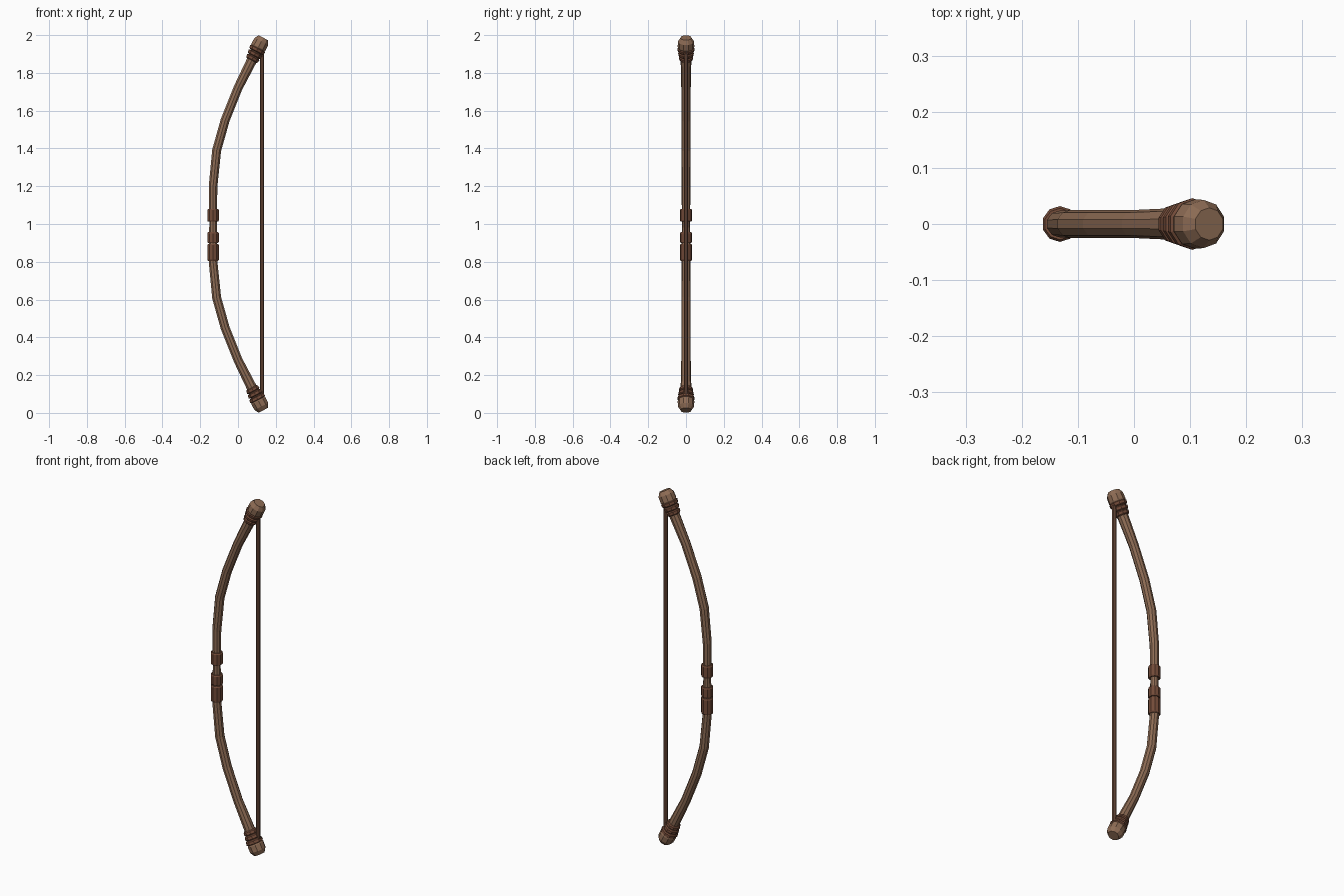
import bpy, bmesh, math
from mathutils import Vector

if "Cube" in bpy.data.objects:
    bpy.data.objects.remove(bpy.data.objects["Cube"])

SIDES = 10


def material(name, rgb):
    m = bpy.data.materials.new(name)
    m.diffuse_color = (*rgb, 1)
    m.use_nodes = True
    m.node_tree.nodes["Principled BSDF"].inputs["Base Color"].default_value = m.diffuse_color
    return m


wood = material("wood", (0.27, 0.15, 0.09))
wrap = material("leather_wrap", (0.17, 0.07, 0.04))
cord = material("cord", (0.16, 0.075, 0.045))


def tube(name, path, radii, mat, sides=SIDES):
    """Sweep a flat-sided round section along an (x, z) path."""
    pts = [Vector((x, 0, z)) for x, z in path]
    bm = bmesh.new()
    rings = []
    for i, (p, r) in enumerate(zip(pts, radii)):
        t = (pts[min(i + 1, len(pts) - 1)] - pts[max(i - 1, 0)]).normalized()
        side = Vector((t.z, 0, -t.x))
        ring = []
        for k in range(sides):
            a = 2 * math.pi * (k + 0.5) / sides
            ring.append(bm.verts.new(p + side * (r * math.cos(a)) + Vector((0, r * math.sin(a), 0))))
        rings.append(ring)
    for a, b in zip(rings, rings[1:]):
        for k in range(sides):
            n = (k + 1) % sides
            bm.faces.new((a[k], a[n], b[n], b[k]))
    bm.faces.new(rings[0])
    bm.faces.new(rings[-1])
    bmesh.ops.recalc_face_normals(bm, faces=bm.faces)
    me = bpy.data.meshes.new(name)
    bm.to_mesh(me)
    bm.free()
    me.materials.append(mat)
    ob = bpy.data.objects.new(name, me)
    bpy.context.collection.objects.link(ob)
    return ob


# Curved stave, mirrored about mid height
half = [(-0.132, 1.0), (-0.132, 1.2), (-0.113, 1.39), (-0.068, 1.55),
        (0.0, 1.72), (0.065, 1.85), (0.105, 1.93)]
half_r = [0.021, 0.024, 0.025, 0.025, 0.025, 0.028, 0.030]
lower = [(x, 2 - z) for x, z in half[:0:-1]]
tube("stave", lower + half, half_r[:0:-1] + half_r, wood)

# Leather bands around the grip
for i, (z0, z1) in enumerate([(0.805, 0.895), (0.90, 0.957), (1.012, 1.08)]):
    c = 0.006
    tube(f"grip_band_{i + 1}", [(-0.132, z) for z in (z0, z0 + c, z1 - c, z1)],
         [0.028, 0.032, 0.032, 0.028], wrap)

# Tips: chamfered wooden knob with tapering bands below it
axis = Vector((0.46, 0.888))
end = Vector((0.134, 1.986))
for label, s in (("upper", 1), ("lower", -1)):
    def along(d):
        p = end - axis * d
        return (p.x, 1 + s * (p.y - 1))

    tube(f"{label}_tip_knob", [along(d) for d in (0, 0.022, 0.055, 0.075)],
         [0.029, 0.043, 0.044, 0.036], wood)
    for i, (d, r) in enumerate([(0.060, 0.046), (0.086, 0.042), (0.111, 0.038)]):
        tube(f"{label}_tip_band_{i + 1}",
             [along(d + o) for o in (0, 0.005, 0.019, 0.024)],
             [r - 0.006, r, r - 0.002, r - 0.008], wrap)

# Bowstring
tube("bowstring", [(0.127, 0.08), (0.127, 1.92)], [0.012, 0.012], cord, 8)
